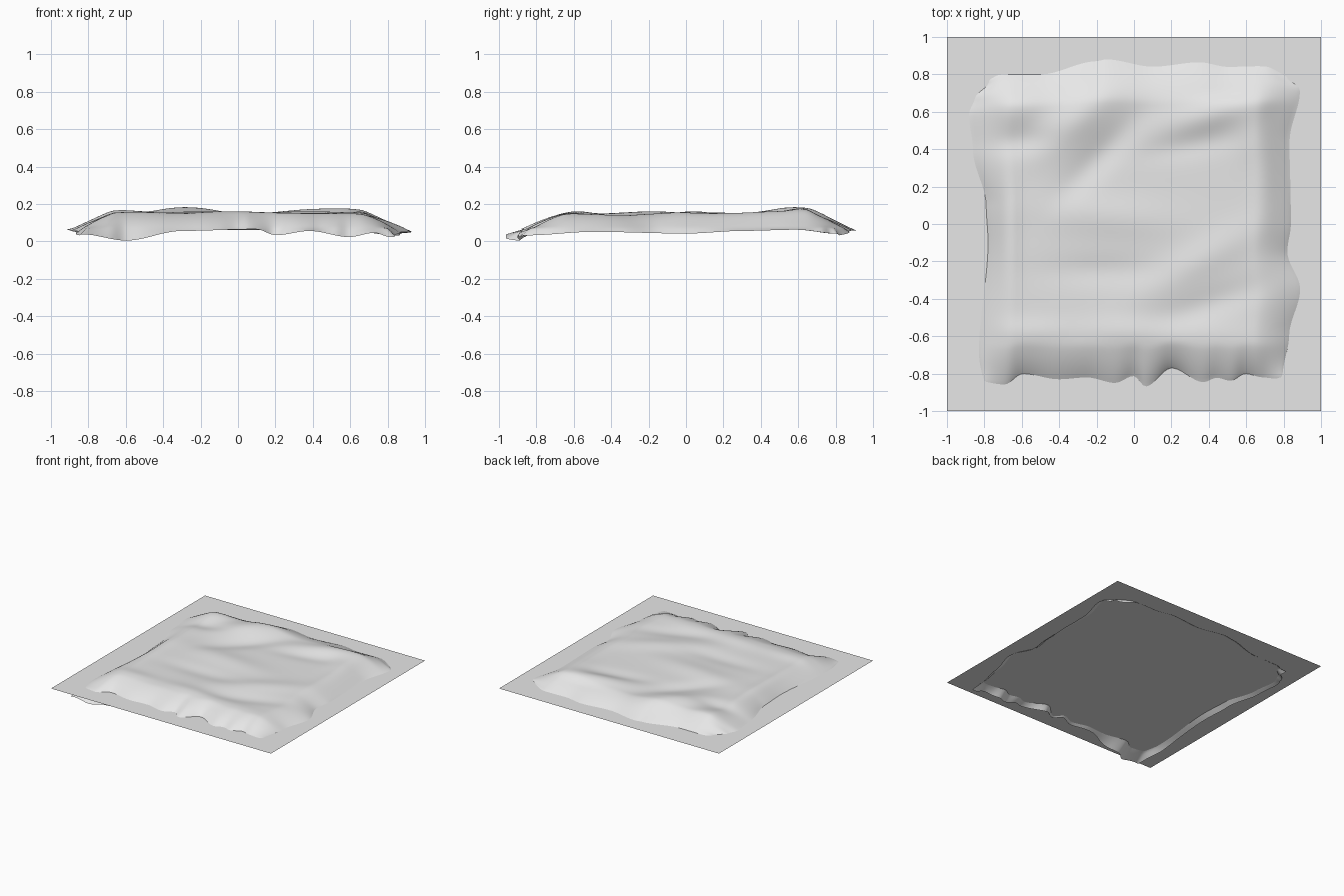
import bpy, bmesh, math

if "Cube" in bpy.data.objects:
    bpy.data.objects.remove(bpy.data.objects["Cube"])

PLANE_Z = 0.072
N = 110          # grid cells per side of the cloth
RIM = 0.93       # parameter at which the cloth passes through the sheet
CREST = 0.72     # parameter at which the cloth starts to fall

grey = bpy.data.materials.new("plain_grey")
grey.diffuse_color = (0.8, 0.8, 0.8, 1)
grey.use_nodes = True
grey.node_tree.nodes["Principled BSDF"].inputs["Base Color"].default_value = grey.diffuse_color


def lookup(points, t):
    """Smooth interpolation through (position, value) points."""
    if t <= points[0][0]:
        return points[0][1]
    for (a, p), (b, q) in zip(points, points[1:]):
        if t <= b:
            k = (t - a) / (b - a)
            return p + (q - p) * k * k * (3 - 2 * k)
    return points[-1][1]


# Outline of the cloth where it meets the sheet
FRONT = [(-.82, .85), (-.7, .86), (-.6, .80), (-.4, .83), (-.25, .82), (-.1, .85),
         (0, .81), (.06, .87), (.2, .77), (.37, .845), (.44, .82), (.52, .84),
         (.6, .80), (.7, .82), (.8, .83)]
BACK = [(-.82, .78), (-.75, .80), (-.5, .80), (-.2, .87), (-.15, .88), (.1, .84),
        (.35, .865), (.5, .84), (.7, .845), (.85, .79)]
LEFT = [(-.85, .81), (-.7, .83), (-.1, .78), (.1, .79), (.4, .86), (.6, .88),
        (.7, .85), (.8, .78)]
RIGHT = [(-.8, .80), (-.6, .83), (-.35, .89), (-.15, .82), (0, .84), (.45, .83),
         (.75, .89), (.82, .83)]

# Hem: how low it hangs and how far it flares outward
FRONT_HEM = [(-.85, .035), (-.6, .0), (-.3, .055), (.1, .065), (.2, .03), (.38, .055),
             (.6, .02), (.75, .045), (.85, .02)]
SIDE_HEM = [(-.85, .03), (-.5, .05), (0, .04), (.3, .055), (.6, .062), (.85, .04)]
BACK_HEM = [(-.85, .045), (0, .06), (.6, .055), (.85, .03)]
FRONT_FLARE = [(-.85, .12), (-.5, .09), (-.3, .03), (.1, .02), (.3, .05), (.85, .07)]

# Wrinkles: centre x, y, length, width, angle in degrees, height
WRINKLES = [
    (-.28, .58, .28, .12, 40, .038), (-.62, .62, .15, .09, 5, .022),
    (.45, .60, .28, .09, 15, .030), (.62, .50, .10, .16, 0, .015),
    (-.15, .04, .38, .11, -5, .016), (.35, -.20, .38, .10, 30, .016),
    (-.55, -.58, .22, .07, 0, .012), (.0, -.58, .25, .08, 0, .018),
    (.45, -.60, .25, .07, 0, .006), (-.68, .0, .06, .35, 0, .014),
    (-.18, -.25, .30, .08, 0, -.012), (.40, -.43, .32, .08, 20, -.014),
    (-.18, .36, .30, .08, 45, -.018), (.30, .42, .25, .07, 10, -.010),
    (-.62, .44, .18, .07, 5, -.014), (.55, .70, .18, .04, 0, -.008),
    (.70, .25, .07, .30, 0, .010)]


def top_height(x, y):
    z = 0.145
    for cx, cy, length, width, angle, amp in WRINKLES:
        c, s = math.cos(math.radians(angle)), math.sin(math.radians(angle))
        a = ((x - cx) * c + (y - cy) * s) / length
        b = ((y - cy) * c - (x - cx) * s) / width
        z += amp * math.exp(-(a * a + b * b))
    return z


def fall(a):
    t = min(1, max(0, (a - CREST) / (RIM - CREST)))
    return 1 - t ** 1.5


def cloth_point(u, v):
    lx, ly = u * 0.9, v * 0.9
    au, av = abs(u), abs(v)
    # Blend left/right and front/back outlines through the middle
    ex = lookup(RIGHT if u > 0 else LEFT, ly)
    ey = lookup(BACK if v > 0 else FRONT, lx)
    ex = 0.84 + (ex - 0.84) * min(1, au / RIM) ** 4
    ey = 0.83 + (ey - 0.83) * min(1, av / RIM) ** 4
    ou, ov = max(0, (au - RIM) / (1 - RIM)), max(0, (av - RIM) / (1 - RIM))
    flare_x = 0.04
    flare_y = 0.03 if v > 0 else lookup(FRONT_FLARE, lx)
    x = math.copysign(min(au / RIM, 1) * ex + ou * flare_x, u)
    y = math.copysign(min(av / RIM, 1) * ey + ov * flare_y, v)
    z = PLANE_Z + (top_height(x, y) - PLANE_Z) * fall(au) * fall(av)
    # Hanging hem below the sheet
    if ov >= ou:
        hem = lookup(BACK_HEM if v > 0 else FRONT_HEM, lx)
    else:
        hem = lookup(SIDE_HEM, ly)
    z -= (PLANE_Z - hem) * max(ou, ov)
    return x, y, z


def add_object(name, bm):
    mesh = bpy.data.meshes.new(name)
    bm.to_mesh(mesh)
    bm.free()
    mesh.materials.append(grey)
    obj = bpy.data.objects.new(name, mesh)
    bpy.context.collection.objects.link(obj)
    return obj


# Draped cloth
bm = bmesh.new()
bmesh.ops.create_grid(bm, x_segments=N, y_segments=N, size=1)
for vert in bm.verts:
    vert.co = cloth_point(vert.co.x, vert.co.y)
cloth = add_object("cloth", bm)
cloth.data.shade_smooth()
soften = cloth.modifiers.new("soften", 'SMOOTH')
soften.factor = 0.5
soften.iterations = 3

# Flat square sheet
bm = bmesh.new()
bmesh.ops.create_grid(bm, x_segments=1, y_segments=1, size=1)
for vert in bm.verts:
    vert.co.z = PLANE_Z
add_object("flat_sheet", bm)
